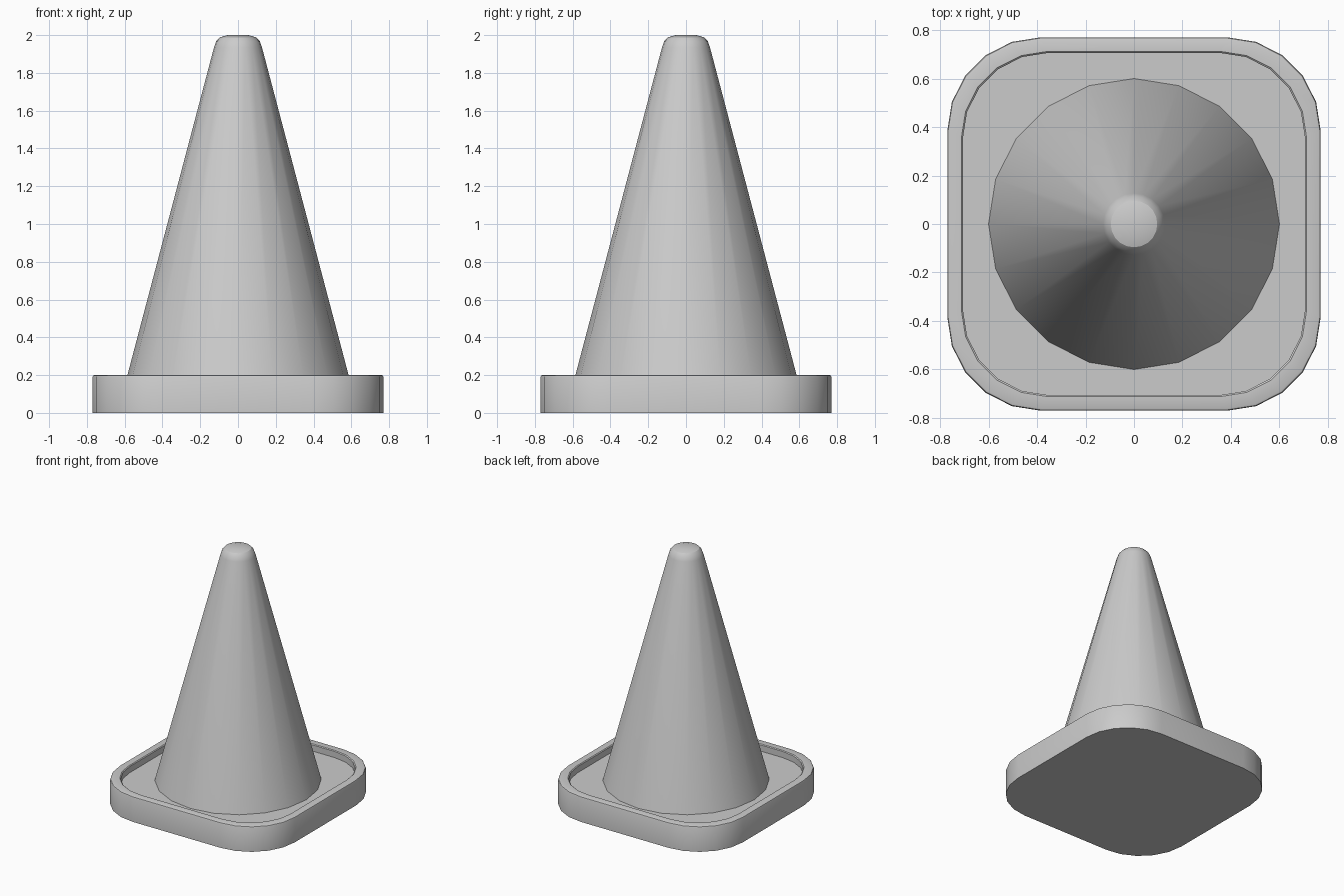
import bpy, bmesh
from math import sin, cos, pi, radians

if "Cube" in bpy.data.objects:
    bpy.data.objects.remove(bpy.data.objects["Cube"])


def rounded_square(half, z, segs=5):
    # corner radius is half of the half-width
    r = half / 2
    return [(sx * r + r * cos(a), sy * r + r * sin(a), z)
            for q, (sx, sy) in enumerate([(1, 1), (-1, 1), (-1, -1), (1, -1)])
            for a in [(q + i / segs) * pi / 2 for i in range(segs + 1)]]


def circle(r, z, n=20):
    return [(r * cos(2 * pi * i / n), r * sin(2 * pi * i / n), z) for i in range(n)]


def loft(name, rings, cap_bottom=True):
    bm = bmesh.new()
    loops = [[bm.verts.new(p) for p in ring] for ring in rings]
    for a, b in zip(loops, loops[1:]):
        n = len(a)
        for i in range(n):
            j = (i + 1) % n
            bm.faces.new((a[i], a[j], b[j], b[i]))
    if cap_bottom:
        bm.faces.new(loops[0][::-1])
    bm.faces.new(loops[-1])
    mesh = bpy.data.meshes.new(name)
    bm.to_mesh(mesh)
    bm.free()
    obj = bpy.data.objects.new(name, mesh)
    bpy.context.collection.objects.link(obj)
    bpy.ops.object.select_all(action='DESELECT')
    obj.select_set(True)
    bpy.context.view_layer.objects.active = obj
    bpy.ops.object.shade_smooth_by_angle(angle=radians(30))
    return obj


# Square foot with a raised rim around a recessed floor
FLOOR = 0.145
base_profile = [(0.77, 0), (0.77, 0.19), (0.767, 0.197), (0.76, 0.2),
                (0.712, 0.2), (0.706, 0.194), (0.706, FLOOR)]
loft("base", [rounded_square(h, z) for h, z in base_profile])

# Tapered body with a rounded tip
cone_profile = [(0.6, FLOOR), (0.127, 1.935), (0.115, 1.968), (0.096, 1.988),
                (0.055, 2.0)]
loft("cone", [circle(r, z) for r, z in cone_profile], cap_bottom=False)
